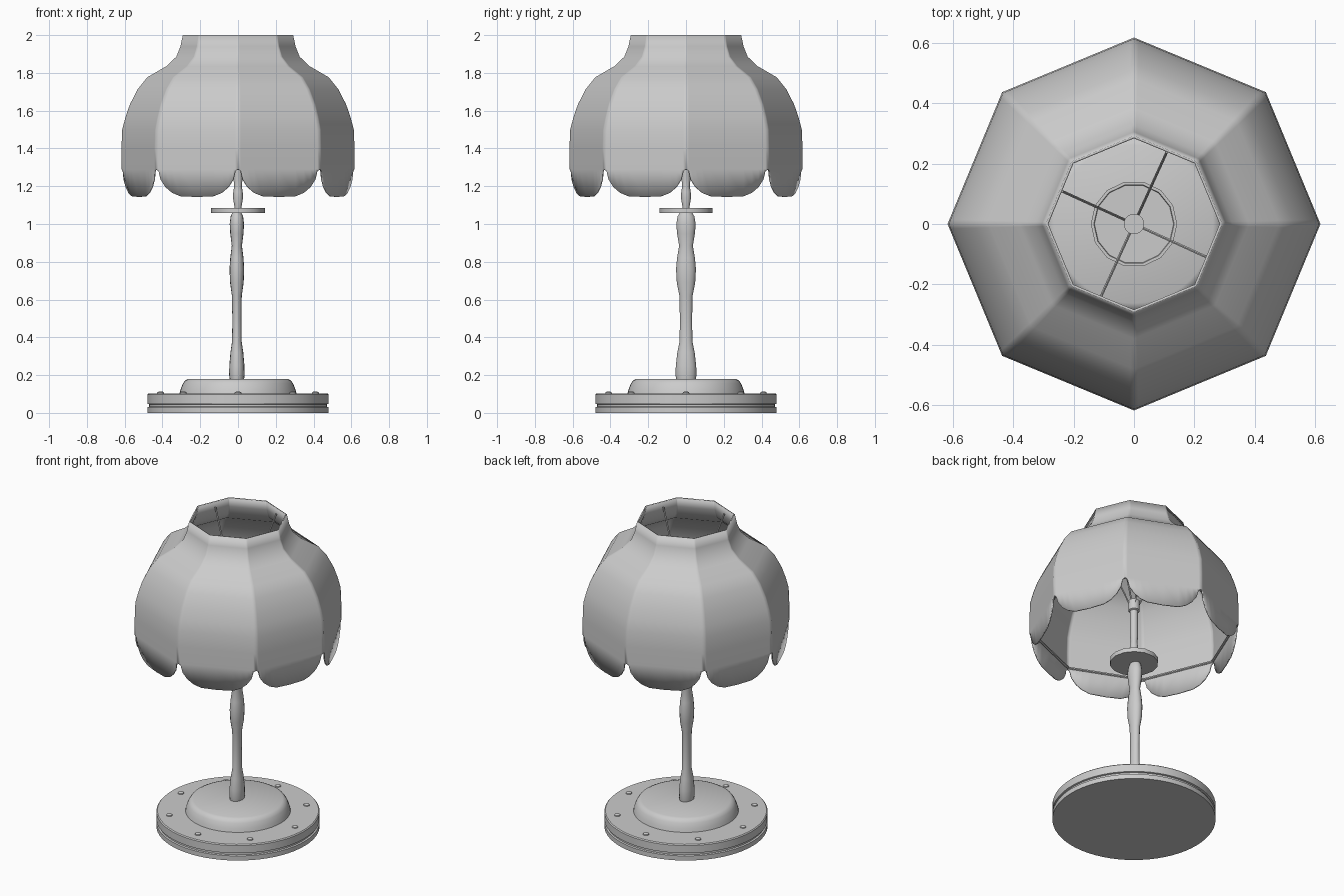
import bpy, bmesh, math
from mathutils import Vector

if "Cube" in bpy.data.objects:
    bpy.data.objects.remove(bpy.data.objects["Cube"], do_unlink=True)

grey = bpy.data.materials.new("light grey")
grey.use_nodes = True
grey.diffuse_color = (0.6, 0.6, 0.6, 1)
grey.node_tree.nodes["Principled BSDF"].inputs["Base Color"].default_value = (0.6, 0.6, 0.6, 1)


def finish(name, bm, angle=40):
    mesh = bpy.data.meshes.new(name)
    bmesh.ops.recalc_face_normals(bm, faces=bm.faces)
    bm.to_mesh(mesh)
    bm.free()
    mesh.materials.append(grey)
    obj = bpy.data.objects.new(name, mesh)
    bpy.context.collection.objects.link(obj)
    bpy.ops.object.select_all(action='DESELECT')
    obj.select_set(True)
    bpy.context.view_layer.objects.active = obj
    bpy.ops.object.shade_smooth_by_angle(angle=math.radians(angle))
    return obj


def lathe(name, profile, sides, angle=40, stretch=1.0, offset=0.0):
    """Closed turned solid from (radius, height) points."""
    bm = bmesh.new()
    rings = []
    for r, z in profile:
        rings.append([bm.verts.new((offset + r * math.cos(a), r * stretch * math.sin(a), z))
                      for a in (math.tau * i / sides for i in range(sides))])
    for low, high in zip(rings, rings[1:]):
        for i in range(sides):
            j = (i + 1) % sides
            bm.faces.new((low[i], low[j], high[j], high[i]))
    bm.faces.new(rings[0][::-1])
    bm.faces.new(rings[-1])
    return finish(name, bm, angle)


def rod(name, start, end, radius):
    start, end = Vector(start), Vector(end)
    bm = bmesh.new()
    bmesh.ops.create_cone(bm, cap_ends=True, segments=6, radius1=radius, radius2=radius,
                          depth=(end - start).length)
    turn = (end - start).to_track_quat('Z', 'Y')
    for v in bm.verts:
        v.co = turn @ v.co + (start + end) / 2
    return finish(name, bm)


def around(radius, degrees, z):
    a = math.radians(degrees)
    return (radius * math.cos(a), radius * math.sin(a), z)


# Round base with a groove, and a raised step
lathe("base_plate", [(.48, 0), (.48, .03), (.47, .033), (.47, .045), (.48, .048),
                     (.48, .097), (.474, .103)], 64)
lathe("base_step", [(.31, .10), (.304, .125), (.292, .155), (.28, .172), (.262, .18)], 48, 50)
for i in range(8):
    x, y, z = around(.41, 45 * i, 0)
    rivet = lathe("base_rivet", [(.019, .1), (.017, .109), (.01, .113)], 10)
    rivet.location = (x, y, 0)

# Turned stem, slightly oval, and the round post above the drip dish
lathe("lower_stem", [(.037, .17), (.041, .2), (.04, .25), (.034, .32), (.025, .38), (.024, .5),
                     (.026, .62), (.036, .69), (.039, .76), (.035, .82), (.027, .885),
                     (.035, .95), (.038, 1.0), (.033, 1.04), (.022, 1.065)], 16, 60, 1.35, -.006)
lathe("dish", [(.143, 1.057), (.143, 1.085), (.133, 1.085), (.131, 1.078)], 14, 30)
lathe("upper_stem", [(.016, 1.075), (.027, 1.14), (.025, 1.17), (.02, 1.2), (.024, 1.24),
                     (.024, 1.41), (.034, 1.415), (.034, 1.48)], 12, 40)

# Eight-sided shade with scalloped hem
outline = [(.292, 2.0), (.305, 1.94), (.327, 1.885), (.38, 1.835), (.48, 1.777), (.53, 1.715),
           (.572, 1.634), (.596, 1.565), (.613, 1.5), (.617, 1.4), (.617, 1.29)]
hem = [(0, 1.29), (.035, 1.28), (.06, 1.235), (.12, 1.195), (.2, 1.165), (.3, 1.147), (.5, 1.143)]
hem += [(1 - t, z) for t, z in hem[-2::-1]]
bm = bmesh.new()
for side in range(8):
    rows = []
    for r, z in outline + [(.617, None)]:
        a, b = Vector(around(r, 45 * side, 0)), Vector(around(r, 45 * side + 45, 0))
        row = []
        for t, hem_z in hem:
            p = a.lerp(b, t)
            p.z = hem_z if z is None else z
            row.append(bm.verts.new(p))
        rows.append(row)
    for top, low in zip(rows, rows[1:]):
        for i in range(len(hem) - 1):
            bm.faces.new((top[i], low[i], low[i + 1], top[i + 1]))
bmesh.ops.remove_doubles(bm, verts=bm.verts, dist=.0005)
shade = finish("shade", bm, 60)
wall = shade.modifiers.new("wall", 'SOLIDIFY')
wall.thickness = .008
wall.offset = -1

# Wire frame: four sloping arms and a hoop inside the hem
for i in range(4):
    a = 65.5 + 90 * i
    rod("shade_arm", around(.025, a, 1.45), around(.262, a, 1.965), .005)
for i in range(8):
    rod("hem_hoop", around(.603, 45 * i, 1.295), around(.603, 45 * i + 45, 1.295), .008)
